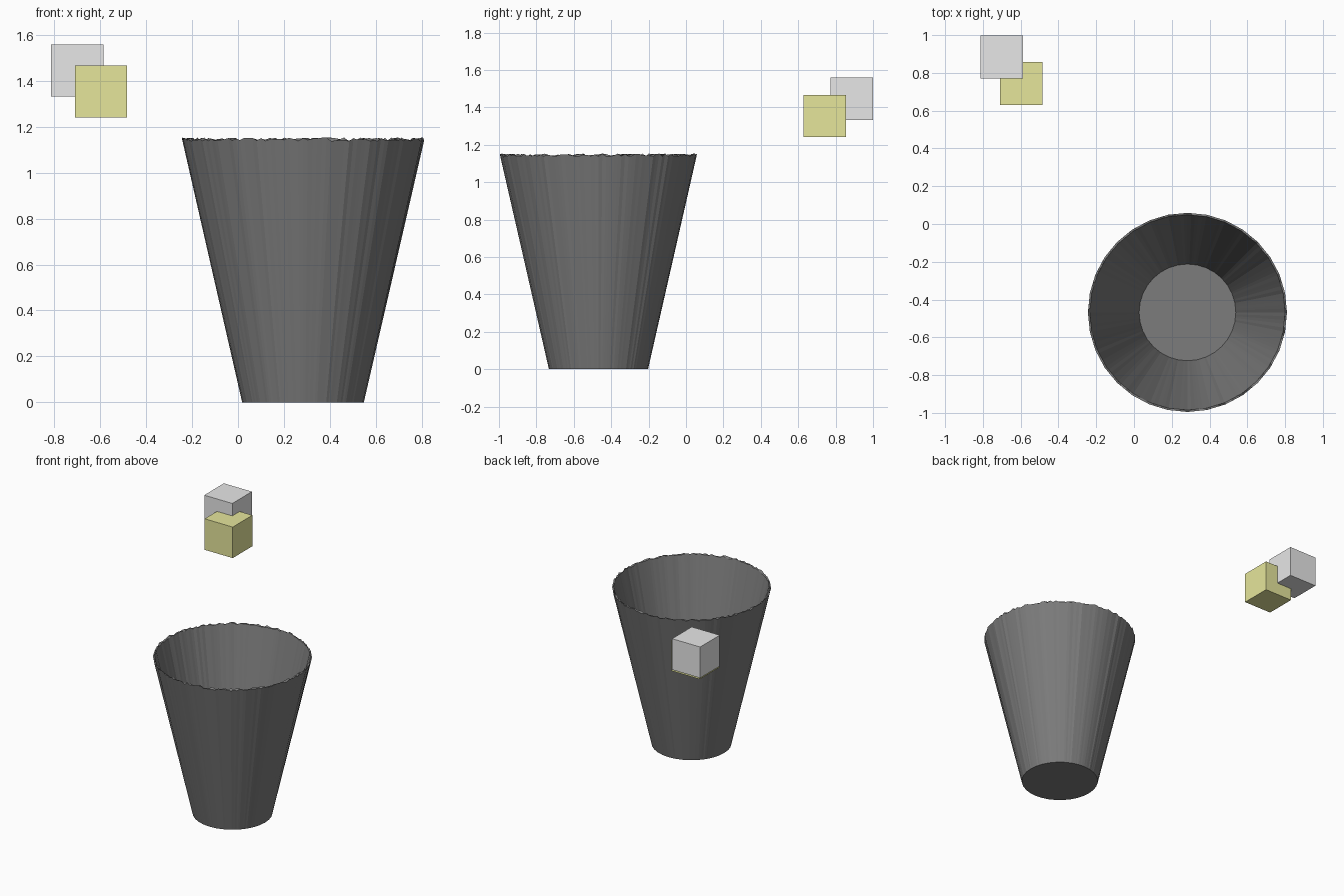
import bpy, bmesh, math, random
from mathutils import Vector

random.seed(4)
if "Cube" in bpy.data.objects:
    bpy.data.objects.remove(bpy.data.objects["Cube"])


def material(name, rgb):
    mat = bpy.data.materials.new(name)
    mat.use_nodes = True
    mat.diffuse_color = (*rgb, 1)
    mat.node_tree.nodes["Principled BSDF"].inputs["Base Color"].default_value = (*rgb, 1)
    return mat


def finish(bm, name, mat, location):
    bmesh.ops.recalc_face_normals(bm, faces=bm.faces)
    mesh = bpy.data.meshes.new(name)
    bm.to_mesh(mesh)
    bm.free()
    mesh.materials.append(mat)
    obj = bpy.data.objects.new(name, mesh)
    obj.location = location
    bpy.context.collection.objects.link(obj)
    return obj


dark_grey = material("dark grey", (0.2, 0.2, 0.2))
light_grey = material("light grey", (0.8, 0.8, 0.8))
khaki = material("khaki yellow", (0.79, 0.79, 0.33))

# Tapered cup: flat-sided wall with a finely chipped rim
SIDES, SPLIT = 32, 5


def ring(bm, radius, z, chip=0.0):
    verts = []
    for i in range(SIDES):
        a, b = (Vector((math.cos(t), math.sin(t), 0)) * radius
                for t in (math.tau * i / SIDES, math.tau * (i + 1) / SIDES))
        for k in range(SPLIT):
            p = a.lerp(b, k / SPLIT)
            p.z = z - random.uniform(0, chip)
            verts.append(bm.verts.new(p))
    return verts


def bridge(bm, low, high):
    for i in range(len(low)):
        j = (i + 1) % len(low)
        bm.faces.new((low[i], low[j], high[j], high[i]))


bm = bmesh.new()
base = ring(bm, 0.265, 0)
outer_rim = ring(bm, 0.527, 1.153, 0.016)
inner_rim = ring(bm, 0.517, 1.153, 0.016)
floor = ring(bm, 0.256, 0.01)
for low, high in ((base, outer_rim), (outer_rim, inner_rim), (inner_rim, floor)):
    bridge(bm, low, high)
bm.faces.new(base)
bm.faces.new(floor)
finish(bm, "cup", dark_grey, (0.283, -0.468, 0))

# Two overlapping floating cubes
for name, mat, centre in (("grey_cube", light_grey, (-0.7, 0.885, 1.445)),
                          ("yellow_cube", khaki, (-0.597, 0.743, 1.354))):
    bm = bmesh.new()
    bmesh.ops.create_cube(bm, size=0.227)
    finish(bm, name, mat, centre)
